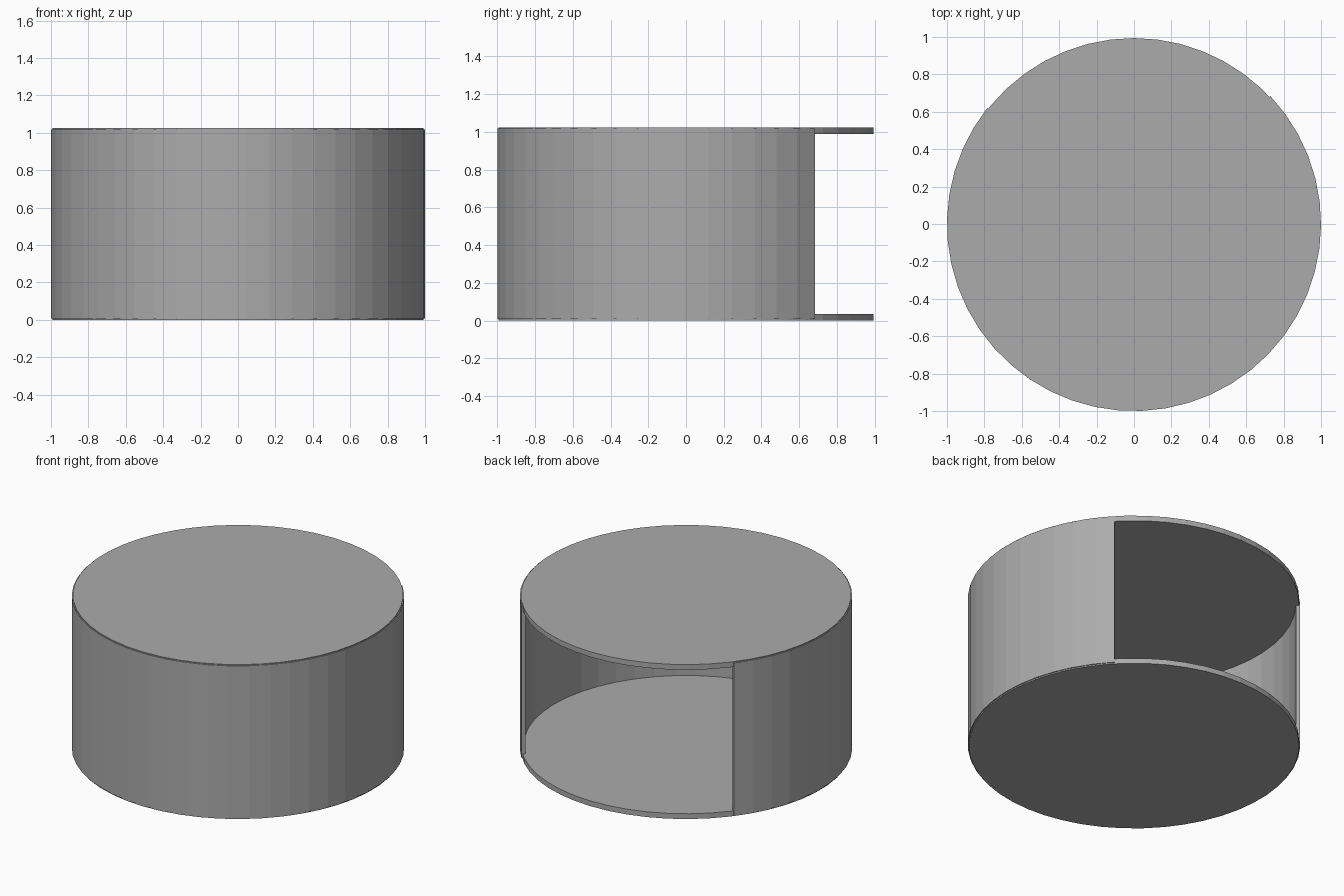
import bpy, bmesh
from math import radians, sin, cos

cube = bpy.data.objects.get("Cube")
if cube:
    bpy.data.objects.remove(cube, do_unlink=True)

grey = bpy.data.materials.new("mid_grey")
grey.use_nodes = True
colour = (0.41, 0.41, 0.41, 1)
grey.diffuse_color = colour
grey.node_tree.nodes["Principled BSDF"].inputs["Base Color"].default_value = colour


def add_object(name, bm):
    bmesh.ops.recalc_face_normals(bm, faces=bm.faces)
    mesh = bpy.data.meshes.new(name)
    bm.to_mesh(mesh)
    bm.free()
    mesh.materials.append(grey)
    obj = bpy.data.objects.new(name, mesh)
    bpy.context.collection.objects.link(obj)
    return obj


def disc(name, z0, z1, radius=0.994, sides=50):
    bm = bmesh.new()
    bmesh.ops.create_cone(bm, cap_ends=True, segments=sides, radius1=radius,
                          radius2=radius, depth=z1 - z0)
    bmesh.ops.translate(bm, verts=bm.verts, vec=(0, 0, (z0 + z1) / 2))
    return add_object(name, bm)


def curved_wall(name, start, end, inner, outer, z0, z1, steps):
    # Sweep a rectangular section round an open arc and cap both ends
    bm = bmesh.new()
    section = [(inner, z0), (outer, z0), (outer, z1), (inner, z1)]
    rings = []
    for i in range(steps + 1):
        a = radians(start + (end - start) * i / steps)
        rings.append([bm.verts.new((r * cos(a), r * sin(a), z)) for r, z in section])
    for a, b in zip(rings, rings[1:]):
        for j in range(4):
            k = (j + 1) % 4
            bm.faces.new((a[j], a[k], b[k], b[j]))
    bm.faces.new(rings[0])
    bm.faces.new(rings[-1])
    return add_object(name, bm)


# Floor and roof discs
disc("floor_disc", 0, 0.035)
disc("roof_disc", 0.99, 1.025)

# Wall with an opening at the back
curved_wall("curved_wall", 141.7, 403.2, 0.975, 1.0, 0.008, 1.019, 36)
